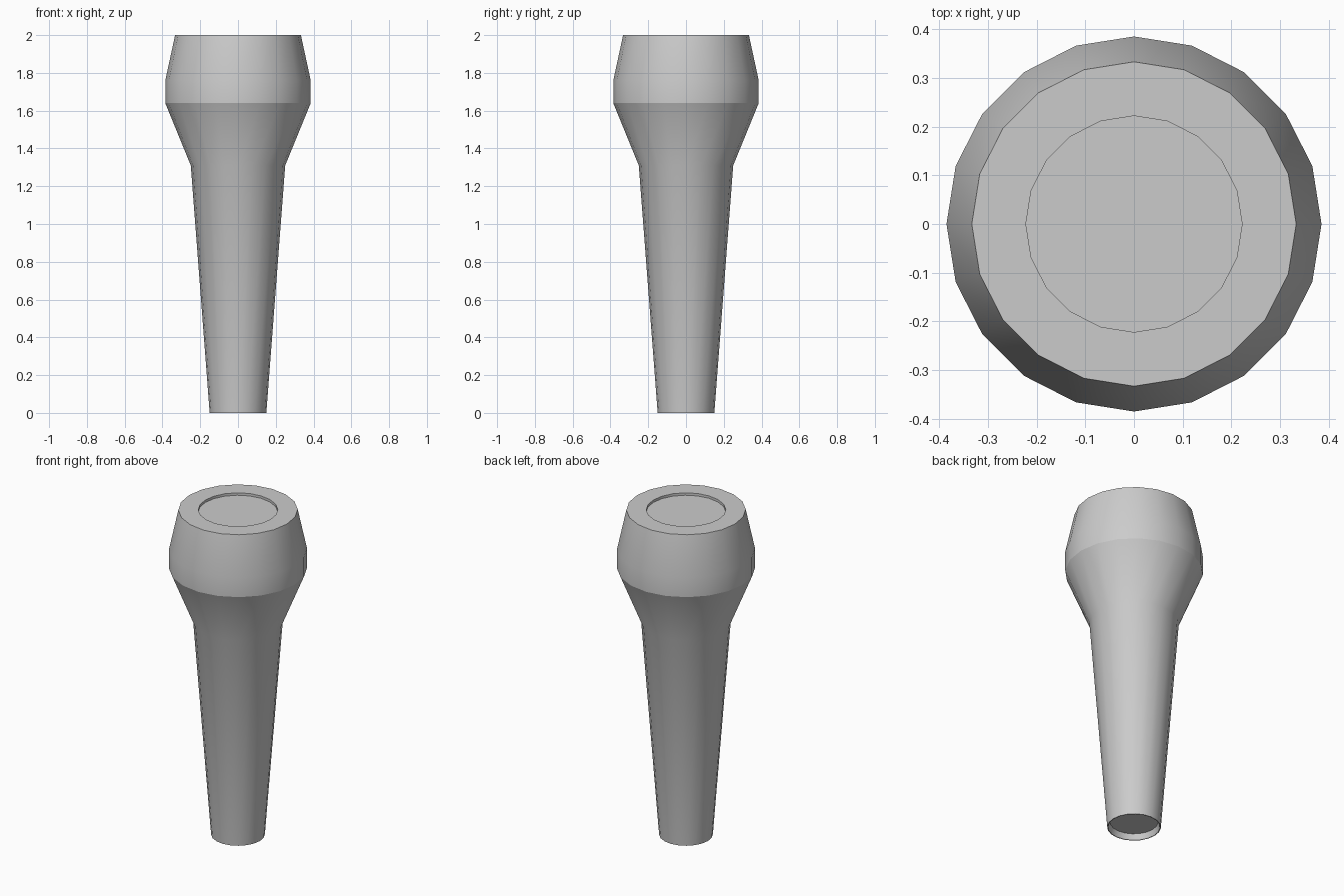
import bpy, bmesh, math

if "Cube" in bpy.data.objects:
    bpy.data.objects.remove(bpy.data.objects["Cube"])

SIDES = 20


def lathe(name, profile, smooth_angle):
    """Revolve (radius, z) points around z and cap both ends."""
    bm = bmesh.new()
    rings = []
    for r, z in profile:
        rings.append([bm.verts.new((r * math.cos(math.tau * i / SIDES),
                                    r * math.sin(math.tau * i / SIDES), z))
                      for i in range(SIDES)])
    for low, high in zip(rings, rings[1:]):
        for i in range(SIDES):
            j = (i + 1) % SIDES
            bm.faces.new((low[i], low[j], high[j], high[i]))
    bm.faces.new(rings[0][::-1])
    bm.faces.new(rings[-1])
    bmesh.ops.recalc_face_normals(bm, faces=bm.faces)
    mesh = bpy.data.meshes.new(name)
    bm.to_mesh(mesh)
    bm.free()
    obj = bpy.data.objects.new(name, mesh)
    bpy.context.collection.objects.link(obj)
    bpy.context.view_layer.objects.active = obj
    obj.select_set(True)
    bpy.ops.object.shade_smooth_by_angle(angle=math.radians(smooth_angle))
    obj.select_set(False)
    return obj


# Tapered handle flaring into a head, with shallow recesses in both ends
lathe("tapered_handle", [
    (0.135, 0.035), (0.145, 0.0),            # hollow foot
    (0.15, 0.0), (0.25, 1.31),               # tapered shaft
    (0.385, 1.64), (0.385, 1.76),            # flared head
    (0.333, 2.0), (0.222, 2.0),              # top rim
    (0.222, 1.985),                          # recessed top disc
], 20)
